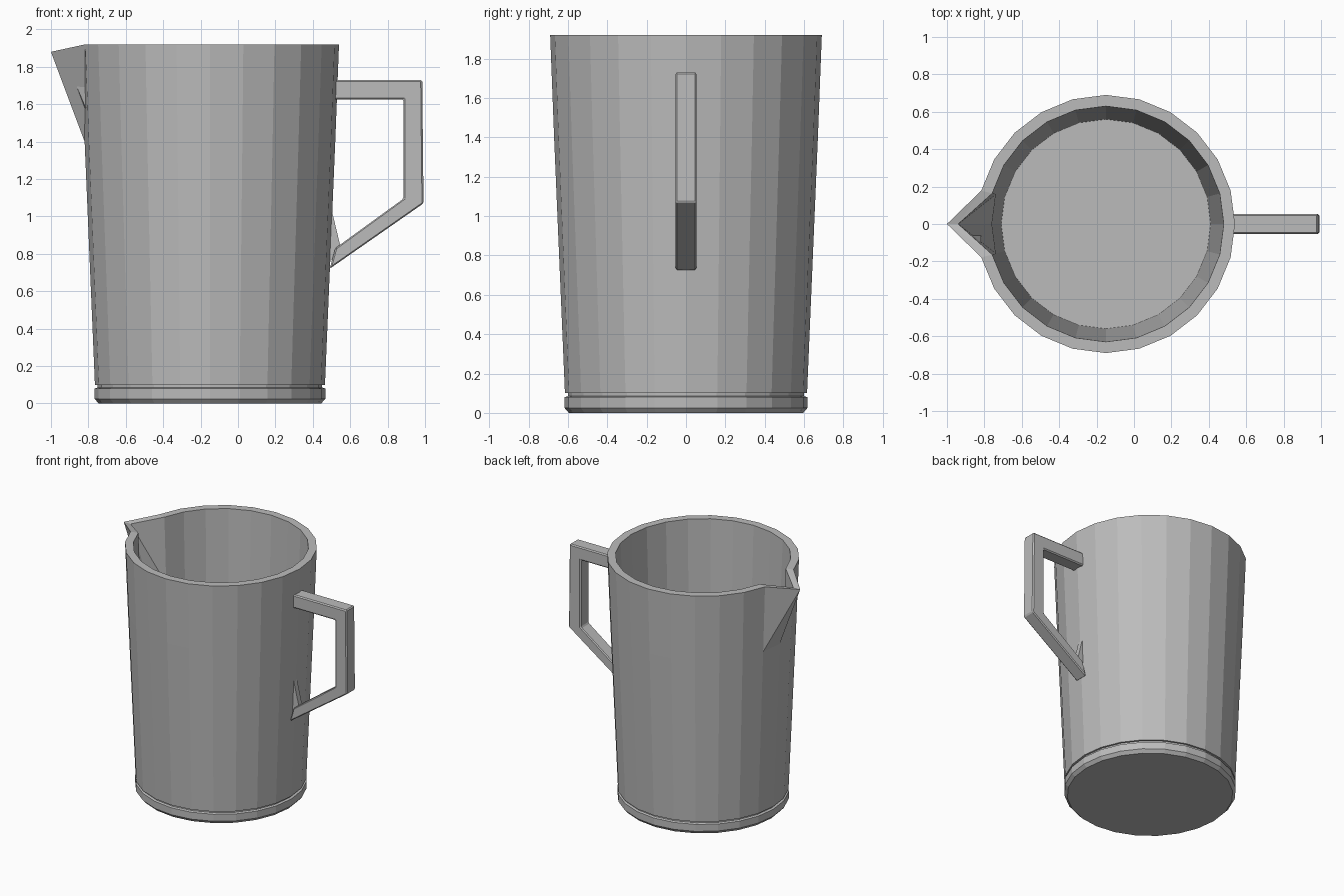
import bpy, bmesh
from math import sin, cos, pi
from mathutils import Vector

cube = bpy.data.objects.get("Cube")
if cube:
    bpy.data.objects.remove(cube, do_unlink=True)

SIDES = 24
CENTRE_X = -0.15

grey = bpy.data.materials.new("plain_grey")
grey.use_nodes = True
colour = (0.5, 0.5, 0.5, 1)
grey.diffuse_color = colour
grey.node_tree.nodes["Principled BSDF"].inputs["Base Color"].default_value = colour


def finish(name, bm):
    bmesh.ops.recalc_face_normals(bm, faces=bm.faces)
    mesh = bpy.data.meshes.new(name)
    bm.to_mesh(mesh)
    bm.free()
    mesh.materials.append(grey)
    obj = bpy.data.objects.new(name, mesh)
    bpy.context.collection.objects.link(obj)
    return obj


def lathe(name, profile, lips={}):
    """Loft round rings; lips maps a ring to the position of its spout vertex."""
    bm = bmesh.new()
    rings = []
    for r, z in profile:
        rings.append([bm.verts.new((CENTRE_X + r * cos(2 * pi * i / SIDES),
                                    r * sin(2 * pi * i / SIDES), z))
                      for i in range(SIDES)])
    for ring, (x, z) in lips.items():
        rings[ring][SIDES // 2].co = (x, 0, z)
    for a, b in zip(rings, rings[1:]):
        for i in range(SIDES):
            j = (i + 1) % SIDES
            bm.faces.new((a[i], a[j], b[j], b[i]))
    for ring in (rings[0], rings[-1]):
        bm.faces.new(ring)
    # crease the spout into flat triangles
    bmesh.ops.connect_verts_nonplanar(bm, angle_limit=0.02, faces=bm.faces)
    return finish(name, bm)


# Tapered hollow body, with one vertex of the rim pulled out as the spout
body = lathe("jug_body",
             [(0.615, 0.1), (0.67, 1.4), (0.69, 1.92),
              (0.63, 1.92), (0.61, 1.4), (0.56, 0.1)],
             {2: (-1.0, 1.88), 3: (-0.94, 1.88)})

# Base disc, separated from the body by a narrow groove
lathe("jug_base", [(0.595, 0), (0.617, 0.025), (0.617, 0.08), (0.6, 0.085), (0.6, 0.105)])


# Angular handle: mitred square section swept along a bent path
outer = [(0.50, 1.73), (0.985, 1.73), (0.992, 1.07), (0.49, 0.72)]
inner = [(0.50, 1.625), (0.885, 1.625), (0.885, 1.095), (0.52, 0.83)]
bm = bmesh.new()
sections = []
for (ox, oz), (ix, iz) in zip(outer, inner):
    sections.append([bm.verts.new(p) for p in (
        (ox, -0.053, oz), (ox, 0.053, oz), (ix, 0.053, iz), (ix, -0.053, iz))])
for a, b in zip(sections, sections[1:]):
    for i in range(4):
        j = (i + 1) % 4
        bm.faces.new((a[i], a[j], b[j], b[i]))
bm.faces.new(sections[0])
bm.faces.new(sections[-1])
handle = finish("handle", bm)
bevel = handle.modifiers.new("edge_bevel", "BEVEL")
bevel.width = 0.008
bevel.segments = 1

# Thin gusset where the lower arm meets the wall
bm = bmesh.new()
points = [(0.49, 1.08), (0.55, 0.83), (0.48, 0.74)]
sides = [[bm.verts.new((x, y, z)) for x, z in points] for y in (-0.02, 0.02)]
for side in sides:
    bm.faces.new(side)
for i in range(3):
    j = (i + 1) % 3
    bm.faces.new((sides[0][i], sides[0][j], sides[1][j], sides[1][i]))
finish("handle_gusset", bm)
